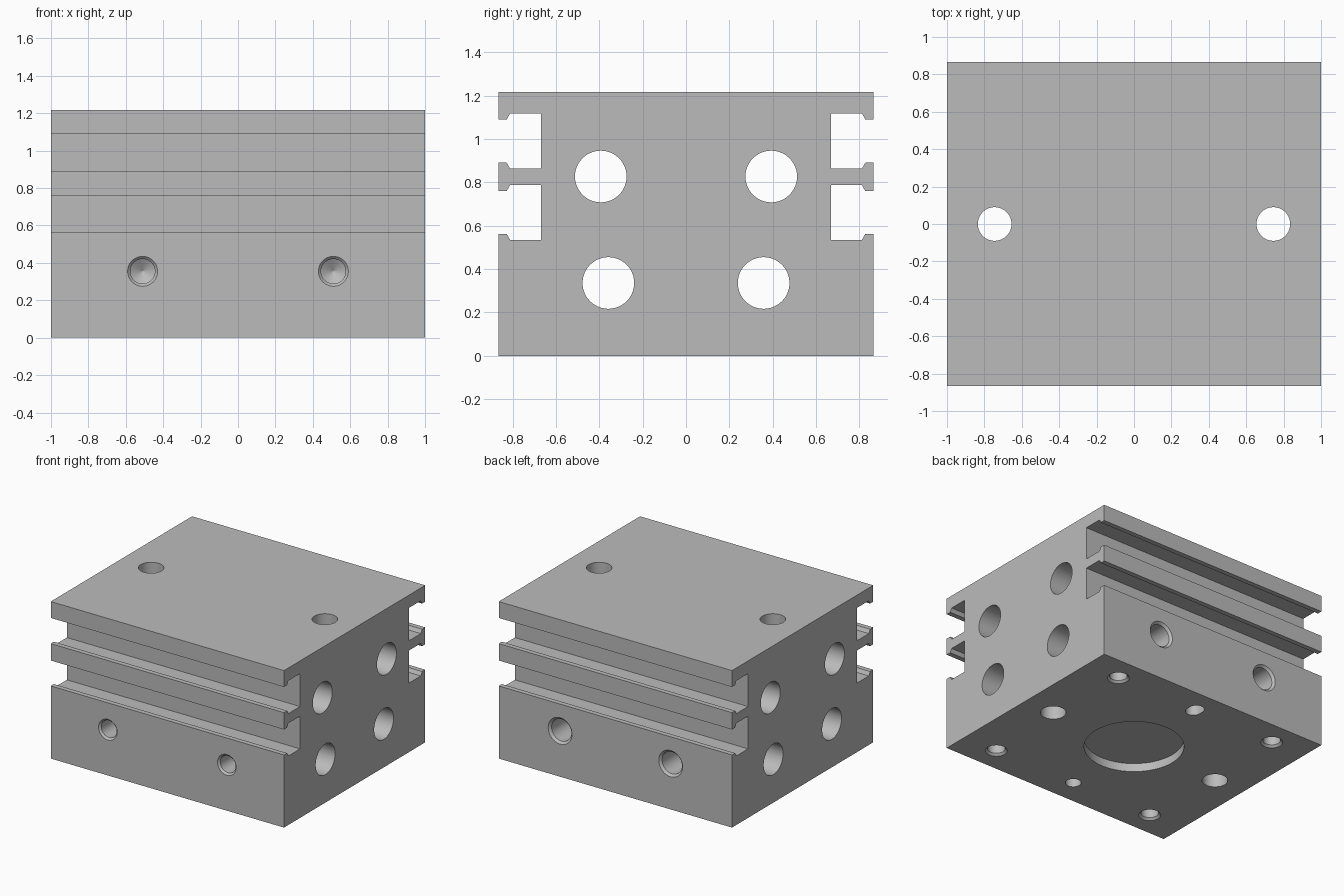
import bpy, bmesh, math
from mathutils import Vector, Matrix

if "Cube" in bpy.data.objects:
    bpy.data.objects.remove(bpy.data.objects["Cube"])

WIDE, HALF_Y, TOP = 2.0, 0.865, 1.217
SEGMENTS = 64

metal = bpy.data.materials.new("satin grey metal")
metal.use_nodes = True
GREY = (0.5, 0.5, 0.5, 1)
metal.diffuse_color = GREY
metal.node_tree.nodes["Principled BSDF"].inputs["Base Color"].default_value = GREY


def make_object(name, bm):
    bmesh.ops.recalc_face_normals(bm, faces=bm.faces)
    mesh = bpy.data.meshes.new(name)
    bm.to_mesh(mesh)
    bm.free()
    mesh.materials.append(metal)
    obj = bpy.data.objects.new(name, mesh)
    bpy.context.collection.objects.link(obj)
    return obj


def drill(bm, start, direction, profile, stretch=0):
    """Revolve (radius, depth) pairs into a drill; stretch makes a slot along y."""
    turn = Vector((0, 0, 1)).rotation_difference(Vector(direction)).to_matrix()
    rings = []
    for radius, depth in profile:
        ring = []
        for i in range(SEGMENTS):
            a = math.tau * (i + 0.5) / SEGMENTS
            p = turn @ Vector((radius * math.cos(a), radius * math.sin(a), depth))
            p.y += math.copysign(stretch / 2, p.y) if stretch else 0
            ring.append(bm.verts.new(Vector(start) + p))
        rings.append(ring)
    for a, b in zip(rings, rings[1:]):
        for i in range(SEGMENTS):
            j = (i + 1) % SEGMENTS
            bm.faces.new((a[i], a[j], b[j], b[i]))
    bm.faces.new(rings[0])
    bm.faces.new(rings[-1])


def through(radius, length):
    return [(radius, -0.05), (radius, length + 0.05)]


def tapped(outer, inner, depth):
    """Chamfered blind hole with a conical end."""
    c = outer - inner
    return [(outer, -0.05), (outer, 0), (inner, c), (inner, depth),
            (0.002, depth + inner * 0.6)]


# Body: extruded section with two undercut grooves on each side
side = [(HALF_Y, 0)]
for low, high in ((0.535, 0.788), (0.863, 1.118)):
    lip = 0.028
    side += [(HALF_Y, low + lip), (0.827, low + lip), (0.811, low), (0.668, low),
             (0.668, high), (0.811, high), (0.827, high - lip), (HALF_Y, high - lip)]
side.append((HALF_Y, TOP))
section = side + [(-y, z) for y, z in reversed(side)]
bm = bmesh.new()
face = bm.faces.new([bm.verts.new((-WIDE / 2, y, z)) for y, z in section])
new = bmesh.ops.extrude_face_region(bm, geom=[face])["geom"]
bmesh.ops.translate(bm, vec=(WIDE, 0, 0),
                    verts=[v for v in new if isinstance(v, bmesh.types.BMVert)])
body = make_object("block_body", bm)

# Drills for every hole, gathered in one cutter
bm = bmesh.new()
for s in (-1, 1):
    # long bores from end to end, and vertical mounting holes
    drill(bm, (-1, s * 0.393, 0.827), (1, 0, 0), through(0.119, WIDE))
    drill(bm, (-1, s * 0.358, 0.336), (1, 0, 0), through(0.119, WIDE))
    drill(bm, (s * 0.745, 0, 0), (0, 0, 1), through(0.09, TOP))
    # threaded ports on the front and back
    drill(bm, (s * 0.51, -HALF_Y, 0.355), (0, 1, 0), tapped(0.08, 0.066, 0.22))
    drill(bm, (s * 0.474, HALF_Y, 0.355), (0, -1, 0), tapped(0.102, 0.085, 0.22))
    # threaded holes near the bottom corners
    for t in (-1, 1):
        drill(bm, (s * 0.707, t * 0.67, 0), (0, 0, 1), tapped(0.078, 0.062, 0.22))
# locating hole, locating slot and round recess underneath
drill(bm, (0, -0.668, 0), (0, 0, 1), [(0.056, -0.05), (0.056, 0.16)])
drill(bm, (0, 0.668, 0), (0, 0, 1), [(0.056, -0.05), (0.056, 0.16)], stretch=0.034)
drill(bm, (0, 0, 0), (0, 0, 1), [(0.353, -0.05), (0.353, 0.065)])
cutter = make_object("hole_cutter", bm)
cutter.hide_render = True

# Cut the holes and keep crisp edges
cut = body.modifiers.new("holes", "BOOLEAN")
cut.operation = "DIFFERENCE"
cut.solver = "EXACT"
cut.object = cutter
bpy.ops.object.select_all(action="DESELECT")
bpy.context.view_layer.objects.active = body
body.select_set(True)
bpy.ops.object.modifier_apply(modifier=cut.name)
bpy.data.objects.remove(cutter)
bpy.ops.object.shade_smooth_by_angle(angle=math.radians(25))
